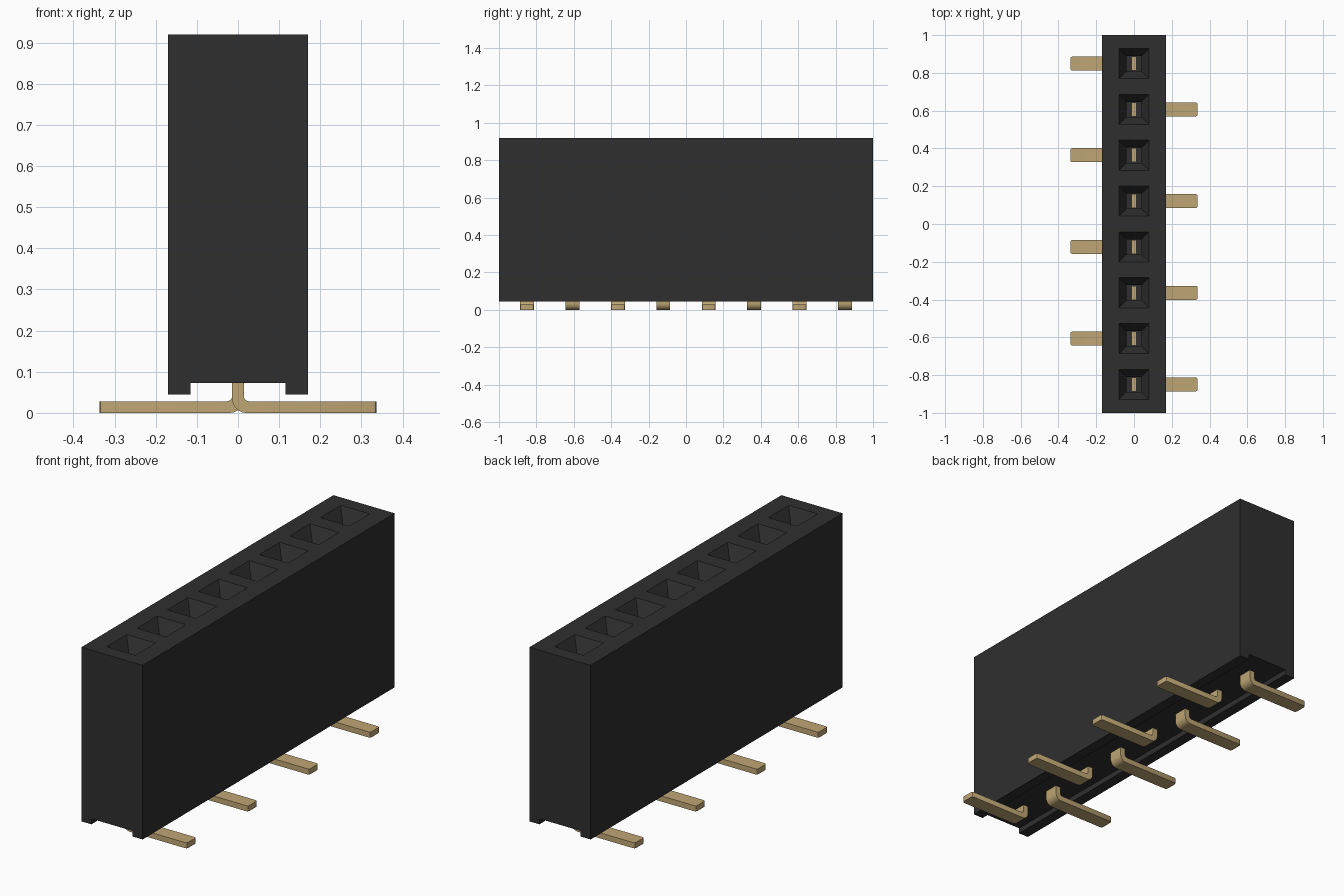
import bpy, bmesh, math
from mathutils import Vector

cube = bpy.data.objects.get("Cube")
if cube:
    bpy.data.objects.remove(cube, do_unlink=True)

PITCH, COUNT = 0.2427, 8
YS = [(i - (COUNT - 1) / 2) * PITCH for i in range(COUNT)]


def material(name, rgb, rough):
    m = bpy.data.materials.new(name)
    m.use_nodes = True
    m.diffuse_color = (*rgb, 1)
    b = m.node_tree.nodes["Principled BSDF"]
    b.inputs["Base Color"].default_value = (*rgb, 1)
    b.inputs["Roughness"].default_value = rough
    return m


BLACK = material("black plastic", (0.028, 0.028, 0.028), 0.6)
GOLD = material("gold metal", (0.52, 0.38, 0.175), 0.4)


def prism(profile, y0, y1):
    """Extrude an xz outline along y."""
    bm = bmesh.new()
    face = bm.faces.new([bm.verts.new((x, y0, z)) for x, z in profile])
    ext = bmesh.ops.extrude_face_region(bm, geom=[face])
    verts = [g for g in ext["geom"] if isinstance(g, bmesh.types.BMVert)]
    bmesh.ops.translate(bm, vec=(0, y1 - y0, 0), verts=verts)
    bmesh.ops.recalc_face_normals(bm, faces=bm.faces)
    return bm


def finish(bm, name, mat):
    bmesh.ops.recalc_face_normals(bm, faces=bm.faces)
    mesh = bpy.data.meshes.new(name)
    bm.to_mesh(mesh)
    bm.free()
    mesh.materials.append(mat)
    ob = bpy.data.objects.new(name, mesh)
    bpy.context.collection.objects.link(ob)
    return ob


# Housing: block with a channel along the underside
TOP = 0.92
outline = [(-0.17, 0.045), (-0.115, 0.045), (-0.115, 0.073), (0.115, 0.073),
           (0.115, 0.045), (0.17, 0.045), (0.17, TOP), (-0.17, TOP)]
bm = prism(outline, -1, 1)
for y in YS[:-1]:
    bmesh.ops.bisect_plane(bm, geom=bm.verts[:] + bm.edges[:] + bm.faces[:],
                           plane_co=(0, y + PITCH / 2, 0), plane_no=(0, 1, 0))

# Sockets: tapered mouth, then a square shaft, one per cell of the top face
cells = [f for f in bm.faces if f.normal.z > 0.9 and f.calc_center_median().z > TOP - 0.01]
cells.sort(key=lambda f: f.calc_center_median().y)
for cell, y in zip(cells, YS):
    for half, z in ((0.08, TOP), (0.04, TOP - 0.07), (0.04, 0.15)):
        bmesh.ops.inset_individual(bm, faces=[cell], thickness=0.005)
        mid = cell.calc_center_median()
        for v in cell.verts:
            v.co = Vector((math.copysign(half, v.co.x - mid.x),
                           y + math.copysign(half, v.co.y - mid.y), z))
finish(bm, "housing", BLACK)


# Contacts: upright blade bent into a flat foot, alternating sides
def arc(cx, cz, r, a0, a1, n=6):
    return [(cx + r * math.cos(math.radians(a0 + (a1 - a0) * i / n)),
             cz + r * math.sin(math.radians(a0 + (a1 - a0) * i / n))) for i in range(n + 1)]


T, TIP, PIN_TOP, HALF_W = 0.028, 0.337, 0.4, 0.037
for i, y in enumerate(YS):
    side = 1 if i % 2 == 0 else -1
    pts = [(-T / 2, PIN_TOP)]
    pts += arc(-T / 2 + 0.034, 0.034, 0.034, 180, 270)
    pts += [(TIP, 0), (TIP, T)]
    pts += arc(T / 2 + 0.014, T + 0.014, 0.014, 270, 180)
    pts += [(T / 2, PIN_TOP)]
    bm = prism([(side * x, z) for x, z in pts], y - HALF_W, y + HALF_W)
    # Clip the corners of the foot tip
    tip_edges = [e for e in bm.edges
                 if all(abs(v.co.x) > TIP - 0.001 for v in e.verts)
                 and abs(e.verts[0].co.z - e.verts[1].co.z) > 0.01]
    bmesh.ops.bevel(bm, geom=tip_edges, offset=0.01, segments=2,
                    profile=0.5, affect='EDGES')
    pin = finish(bm, f"contact_{i + 1}", GOLD)
    bpy.ops.object.select_all(action='DESELECT')
    pin.select_set(True)
    bpy.context.view_layer.objects.active = pin
    bpy.ops.object.shade_smooth_by_angle(angle=math.radians(30))
